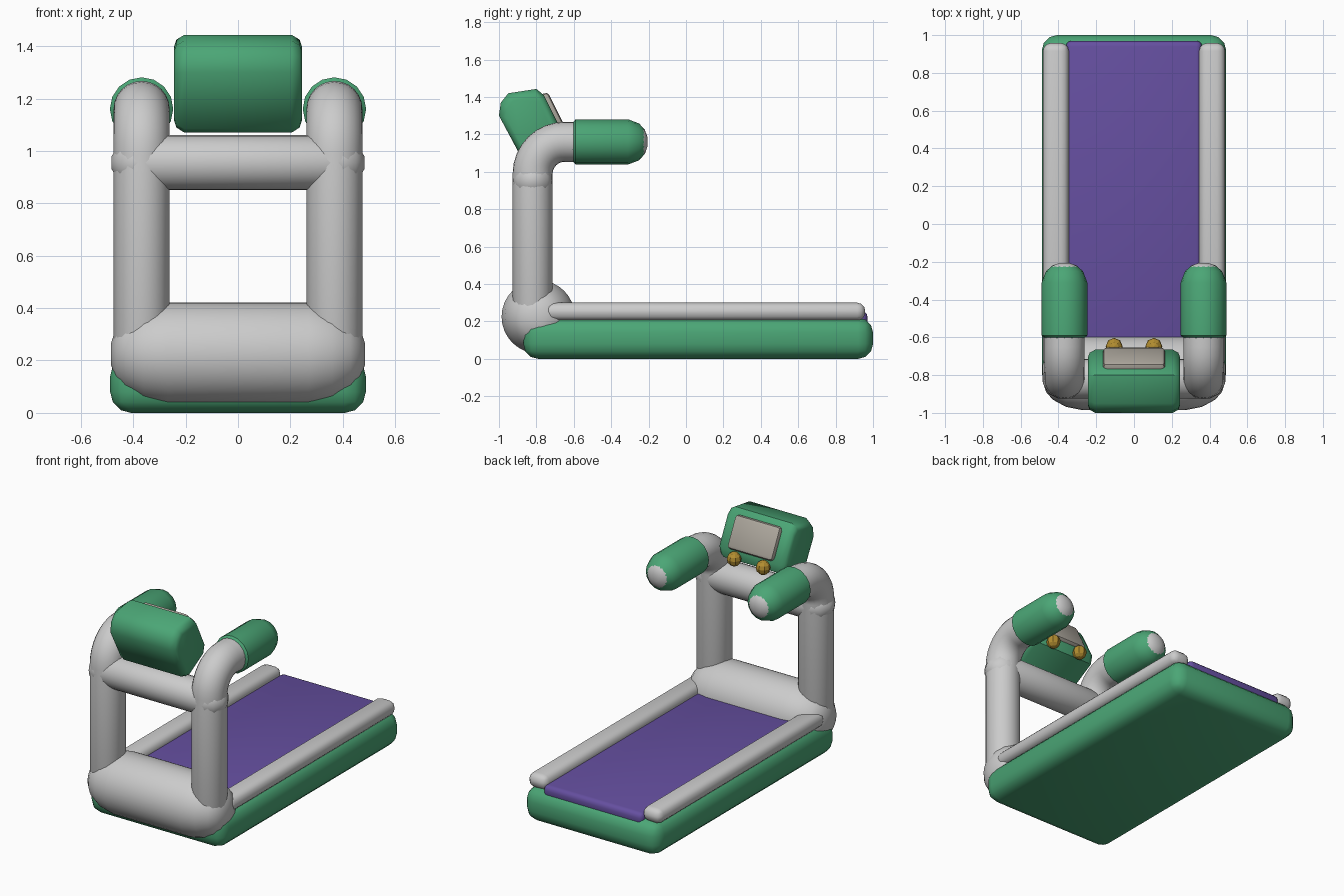
import bpy, bmesh, math
from mathutils import Vector

if "Cube" in bpy.data.objects:
    bpy.data.objects.remove(bpy.data.objects["Cube"])


def material(name, rgb):
    m = bpy.data.materials.new(name)
    m.diffuse_color = (*rgb, 1)
    m.use_nodes = True
    m.node_tree.nodes["Principled BSDF"].inputs["Base Color"].default_value = m.diffuse_color
    return m


GREEN = material("green", (0.07, 0.38, 0.18))
PURPLE = material("purple", (0.13, 0.078, 0.35))
GOLD = material("gold", (0.45, 0.27, 0.03))
BEIGE = material("beige", (0.42, 0.39, 0.34))


def finish(bm, name, mat=None, smooth=True, angle=35):
    bmesh.ops.recalc_face_normals(bm, faces=bm.faces[:])
    me = bpy.data.meshes.new(name)
    bm.to_mesh(me)
    bm.free()
    ob = bpy.data.objects.new(name, me)
    bpy.context.collection.objects.link(ob)
    if mat:
        me.materials.append(mat)
    if smooth:
        bpy.ops.object.select_all(action='DESELECT')
        ob.select_set(True)
        bpy.context.view_layer.objects.active = ob
        bpy.ops.object.shade_smooth_by_angle(angle=math.radians(angle))
    return ob


def loft(name, rings, mat=None, angle=35):
    """Skin a list of equal-length point rings and cap both ends."""
    bm = bmesh.new()
    loops = [[bm.verts.new(p) for p in ring] for ring in rings]
    n = len(loops[0])
    for a, b in zip(loops, loops[1:]):
        for i in range(n):
            j = (i + 1) % n
            bm.faces.new((a[i], a[j], b[j], b[i]))
    bm.faces.new(loops[0])
    bm.faces.new(loops[-1])
    return finish(bm, name, mat, True, angle)


def tube(name, stations, mat=None, sides=24):
    """Round tube through (x, y, z, radius) stations."""
    pts = [Vector(s[:3]) for s in stations]
    rings = []
    for i, s in enumerate(stations):
        t = (pts[min(i + 1, len(pts) - 1)] - pts[max(i - 1, 0)]).normalized()
        u = Vector((0, 1, 0)) if abs(t.x) > 0.9 else Vector((1, 0, 0))
        v = t.cross(u)
        rings.append([pts[i] + s[3] * (math.cos(a) * u + math.sin(a) * v)
                      for a in (math.tau * k / sides for k in range(sides))])
    return loft(name, rings, mat)


def box(name, lo, hi, bevel, segments, mat=None):
    bm = bmesh.new()
    bmesh.ops.create_cube(bm, size=1)
    for v in bm.verts:
        v.co = [l + (c + 0.5) * (h - l) for c, l, h in zip(v.co, lo, hi)]
    bmesh.ops.bevel(bm, geom=bm.edges[:], offset=bevel, segments=segments,
                    profile=0.5, affect='EDGES')
    return finish(bm, name, mat)


def mirrored(half):
    """Full x run of (x, radius) stations from its positive half."""
    return [(-x, r) for x, r in reversed(half)] + half


# Deck
box("base", (-0.488, -0.87, 0), (0.488, 1.0, 0.22), 0.08, 3, GREEN)
box("running_belt", (-0.36, -0.80, 0.17), (0.36, 0.97, 0.255), 0.03, 3, PURPLE)

# Motor hood and crossbar
hood = [(0.27, 0.196), (0.36, 0.178), (0.43, 0.14), (0.465, 0.10), (0.485, 0.04)]
tube("motor_hood", [(x, -0.79, 0.225, r) for x, r in mirrored(hood)], sides=32)
bar = [(0.40, 0.105), (0.45, 0.08), (0.482, 0.025)]
tube("crossbar", [(x, -0.82, 0.955, r) for x, r in mirrored(bar)])

for side, s in (("right", 1), ("left", -1)):
    # Side rails
    x0, x1 = sorted((s * 0.345, s * 0.482))
    box(side + "_rail", (x0, -0.76, 0.205), (x1, 0.958, 0.30), 0.042, 3)

    # Bent upright with handle
    x = s * 0.368
    bend, yc, zc = 0.17, -0.65, 0.99
    path = [(x, -0.82, 0.13, 0.05), (x, -0.82, 0.18, 0.09), (x, -0.82, 0.24, 0.107)]
    for k in range(9):
        a = math.radians(180 - 90 * k / 8)
        path.append((x, yc + bend * math.cos(a), zc + bend * math.sin(a), 0.107))
    path += [(x, -0.31, 1.16, 0.107), (x, -0.255, 1.16, 0.095),
             (x, -0.22, 1.16, 0.065), (x, -0.206, 1.16, 0.025)]
    tube(side + "_upright", path)

    # Hand grip
    tube(side + "_grip", [(x, -0.605, 1.16, 0.104), (x, -0.59, 1.16, 0.121),
                          (x, -0.31, 1.16, 0.121), (x, -0.25, 1.16, 0.098),
                          (x, -0.222, 1.16, 0.066)], GREEN, 16)

    # Console knob
    bm = bmesh.new()
    bmesh.ops.create_uvsphere(bm, u_segments=8, v_segments=6, radius=0.045)
    for v in bm.verts:
        v.co += Vector((s * 0.105, -0.648, 1.185))
    finish(bm, side + "_knob", GOLD, smooth=False)

# Console housing: side profile (y, z) with rounded ends
profile = [(-1.0, 1.30), (-0.99, 1.37), (-0.95, 1.42), (-0.80, 1.443), (-0.76, 1.41),
           (-0.665, 1.22), (-0.68, 1.16), (-0.84, 1.07), (-0.885, 1.085)]
cy, cz = -0.835, 1.26
rings = [[(x, cy + (y - cy) * k, cz + (z - cz) * k) for y, z in profile]
         for x, k in mirrored([(0.205, 1.0), (0.235, 0.9), (0.244, 0.76)])]
loft("console", rings, GREEN, 40)

# Screen plate on the tilted console face
screen = box("screen", (-0.165, -0.03, -0.105), (0.165, 0.03, 0.105), 0.022, 2, BEIGE)
screen.location = (0, -0.72, 1.322)
screen.rotation_euler = (math.radians(26.5), 0, 0)
